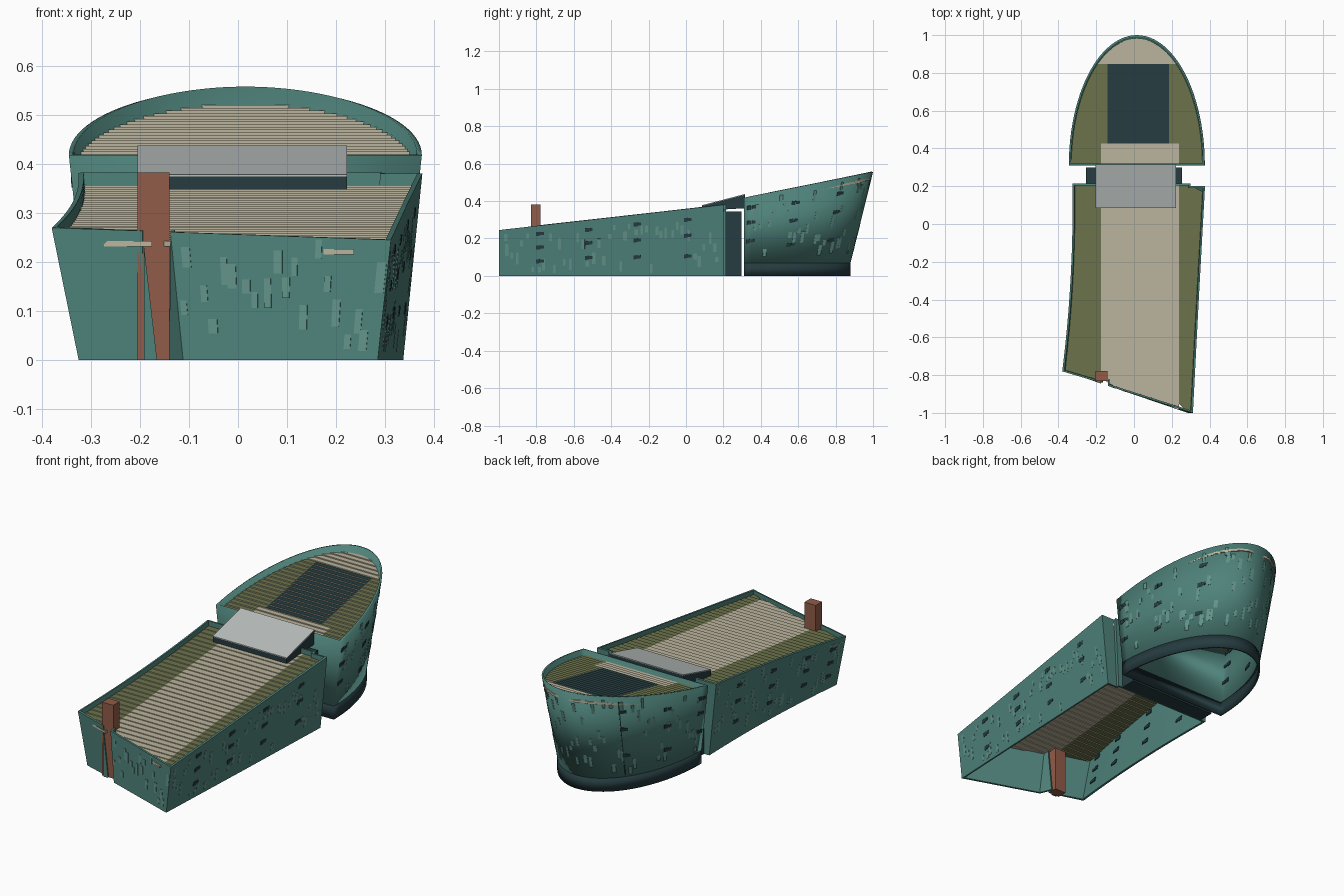
import bpy, bmesh, math, random
from mathutils import Vector as V

if "Cube" in bpy.data.objects:
    bpy.data.objects.remove(bpy.data.objects["Cube"])

random.seed(4)
MATS = {}


def mat(name, rgb):
    m = bpy.data.materials.new(name)
    m.diffuse_color = [(c / 255) ** 2.2 for c in rgb] + [1]
    m.use_nodes = True
    m.node_tree.nodes["Principled BSDF"].inputs["Base Color"].default_value = m.diffuse_color
    MATS[name] = m


mat("teal", (80, 130, 122)); mat("pale_teal", (98, 146, 136)); mat("dark", (42, 62, 66))
mat("sand", (186, 178, 156)); mat("olive", (106, 114, 76)); mat("brick", (144, 92, 74))
mat("light_grey", (184, 190, 188))


def finish(name, bm, *mats, thick=0):
    if not thick:
        bmesh.ops.recalc_face_normals(bm, faces=bm.faces)
    me = bpy.data.meshes.new(name)
    bm.to_mesh(me)
    bm.free()
    for m in mats:
        me.materials.append(MATS[m])
    ob = bpy.data.objects.new(name, me)
    bpy.context.collection.objects.link(ob)
    if thick:
        s = ob.modifiers.new("thickness", 'SOLIDIFY')
        s.thickness, s.offset, s.use_even_offset = thick, -1, True
    return ob


def prism(bm, low, high, cap=0, side=0):
    a = [bm.verts.new(p) for p in low]
    b = [bm.verts.new(p) for p in high]
    n = len(a)
    for f in (a[::-1], b):
        bm.faces.new(f).material_index = cap
    for i in range(n):
        j = (i + 1) % n
        bm.faces.new((a[i], a[j], b[j], b[i])).material_index = side


def box(name, x0, x1, y0, y1, z0, z1, m):
    bm = bmesh.new()
    q = [(x0, y0), (x1, y0), (x1, y1), (x0, y1)]
    prism(bm, [(*p, z0) for p in q], [(*p, z1) for p in q])
    return finish(name, bm, m)


# Roof line heights of the two blocks
def front_z(y): return 0.245 + 0.1125 * (y + 1)
def rear_z(y): return 0.418 + 0.199 * (y - 0.31)


def rail(points, zf, z0=0):
    """(base, top) pairs from (xb, yb, xt, yt)"""
    return [(V((a, b, z0)), V((c, d, zf(d)))) for a, b, c, d in points]


def wall(name, r, m="teal", closed=False, thick=0.01):
    bm = bmesh.new()
    vs = [(bm.verts.new(a), bm.verts.new(b)) for a, b in r]
    for (a, b), (c, d) in zip(vs, vs[1:] + (vs[:1] if closed else [])):
        bm.faces.new((a, c, d, b))
    return finish(name, bm, m, thick=thick)


# Outlines, counter-clockwise so that faces point outward
def left_x(y): return -0.325 - 0.055 * (max(0, 0.1 - y) / 0.88) ** 2


ys = [0.215 - 0.995 * i / 16 for i in range(17)]
left_pts = [(left_x(y) + 0.04 + 0.015 * i / 16, y, left_x(y), y) for i, y in enumerate(ys)]
right_pts = [(0.285, -1, 0.312, -1), (0.312, -0.4, 0.343, -0.4), (0.337, 0.2, 0.376, 0.2)]
back_pts = [(0.28, 0.2, 0.30, 0.2), (0.28, 0.215, 0.30, 0.215)]
entry_l = (-0.195, -0.82, -0.195, -0.835)
entry_r = [(-0.14, -0.80, -0.138, -0.828), (-0.112, -0.865, -0.138, -0.857)]
R_front = rail([entry_r[1], right_pts[0]], front_z)
R_right = rail(right_pts, front_z)
R_left = rail(left_pts, front_z)
front_all = entry_r + right_pts + back_pts + left_pts + [entry_l]
wall("front_block_walls", rail(front_all, front_z))

N = 48
CX, CY, BAND = 0.015, 0.31, 0.07


def stern(a, b):
    return [(CX + a * math.cos(math.pi * i / N), CY + b * math.sin(math.pi * i / N)) for i in range(N + 1)]


rear_pts = [(*p, *q) for p, q in zip(stern(0.322, 0.57), stern(0.36, 0.69))]
R_rear = rail(rear_pts, rear_z, BAND)
rw = wall("rear_block_walls", R_rear, closed=True)
base = [(V((x, y, 0)), V((x, y, BAND))) for x, y in stern(0.322, 0.57)]
rb = wall("rear_base_band", base, "dark", closed=True)
for ob in (rw, rb):
    bpy.ops.object.select_all(action='DESELECT')
    ob.select_set(True)
    bpy.context.view_layer.objects.active = ob
    bpy.ops.object.shade_smooth_by_angle(angle=math.radians(30))


# Panels laid on a wall
def at(r, s, z):
    f = min(max(s, 0), 0.9999) * (len(r) - 1)
    i = int(f)
    b = r[i][0].lerp(r[i + 1][0], f - i)
    t = r[i][1].lerp(r[i + 1][1], f - i)
    return b.lerp(t, (z - b.z) / (t.z - b.z))


def panel(bm, r, s, z, w, h, inner, outer, skew=0):
    ln = (at(r, min(s + 0.02, 0.999), z) - at(r, max(s - 0.02, 0), z)).length / (min(s + 0.02, 0.999) - max(s - 0.02, 0))
    ds = w / ln / 2
    q = [at(r, s + i * ds, z + j * h / 2 + i * skew) for i, j in ((-1, -1), (1, -1), (1, 1), (-1, 1))]
    n = (q[1] - q[0]).cross(q[3] - q[0]).normalized()
    prism(bm, [p + n * inner for p in q], [p + n * outer for p in q])


# Windows: columns of three two-pane openings, mirrored to both sides
bm = bmesh.new()


def window(r, s, z, ds, skew):
    panel(bm, r, s - ds, z, 0.021, 0.021, -0.014, 0.002, skew)
    panel(bm, r, s + ds, z + 2 * skew, 0.021, 0.016, -0.014, 0.002, skew)


for y, zs in ((-0.78, (.225, .152, .078)), (-0.52, (.245, .175, .097)),
              (-0.26, (.275, .19, .10)), (0.01, (.30, .215, .105))):
    for z in zs:
        window(R_right, (y + 1) / 1.2, z, 0.0085, 0.001)
        window(R_left, (0.215 - max(y, -0.7)) / 0.995, z, 0.010, -0.001)
for th, zs in ((0.06, (.365, .285, .185)), (0.43, (.39, .295, .165)), (0.88, (.44, .34, .19))):
    for z in zs:
        s = th / math.pi
        window(R_rear, s, z, 0.0062, 0.0015)
        window(R_rear, 1 - s, z, 0.0062, -0.0015)
finish("windows", bm, "dark")

# Scattered paler cladding sheets
bm = bmesh.new()
for r, n in ((R_front, 20), (R_right, 42), (R_left, 42), (R_rear, 80)):
    for k in range(n):
        s = (k + random.uniform(0.2, 0.8)) / n
        h = random.uniform(0.025, 0.065)
        lo, hi = at(r, s, 0.1), r[min(int(s * (len(r) - 1)), len(r) - 2)][1].z
        z = random.uniform(r[0][0].z + h / 2 + 0.01, hi - h / 2 - 0.015)
        panel(bm, r, min(max(s, 0.03), 0.97), z, random.uniform(0.012, 0.02), h, -0.002, 0.001)
finish("cladding_sheets", bm, "pale_teal")

# Vertical seam on the stern
bm = bmesh.new()
panel(bm, R_rear, 0.71, 0.29, 0.004, 0.42, -0.002, 0.0015)
finish("stern_seam", bm, "dark")


# Stepped roof terraces: coloured treads, sand risers
def span(poly, y):
    xs = []
    for (x0, y0), (x1, y1) in zip(poly, poly[1:] + poly[:1]):
        if (y0 - y) * (y1 - y) <= 0 and y0 != y1:
            xs.append(x0 + (x1 - x0) * (y - y0) / (y1 - y0))
    return min(xs) + 0.006, max(xs) - 0.006


def terraces(name, poly, y_start, y_end, n, zf, drop, zones):
    bm = bmesh.new()
    for k in range(n):
        y0 = y_start + (y_end - y_start) * k / n
        y1 = y_start + (y_end - y_start) * (k + 1) / n
        ym = (y0 + y1) / 2
        z = zf(ym) - drop
        l0, r0 = span(poly, y0)
        l1, r1 = span(poly, y1)
        for a, b, m in zones(ym):
            a0, b0, a1, b1 = max(l0, a), min(r0, b), max(l1, a), min(r1, b)
            if b0 <= a0 and b1 <= a1:
                continue
            if b0 <= a0:
                a0 = b0 = min(max(a0, a), b)
            if b1 <= a1:
                a1 = b1 = min(max(a1, a), b)
            q = [(a0, y0), (b0, y0), (b1, y1), (a1, y1)]
            prism(bm, [(*p, z - 0.011) for p in q], [(*p, z) for p in q], m, 0)
    finish(name, bm, "sand", "olive", "dark")


def front_zones(y):
    return [(-1, -0.175, 1), (-0.175, 0.237, 0), (0.237, 1, 1)]


def rear_zones(y):
    if y > 0.86:
        return [(-1, 1, 0)]
    a, b, m = (-0.175, 0.237, 0) if y < 0.42 else (-0.14, 0.185, 2)
    return [(-1, a, 1), (a, b, m), (b, 1, 1)]


terraces("front_roof_terraces", [p[2:] for p in front_all], -0.985, 0.205, 34, front_z, 0.022, front_zones)
terraces("rear_roof_terraces", stern(0.36, 0.69), 0.315, 0.987, 24, rear_z, 0.03, rear_zones)

# Glazed link between the blocks
box("glass_link", -0.255, 0.255, 0.212, 0.298, 0, 0.345, "dark")

# Sloping canopy over the link: dark wedge with a light top
bm = bmesh.new()
side = [(0.085, 0.348), (0.315, 0.362), (0.315, 0.434), (0.085, 0.374)]
prism(bm, [(-0.205, *p) for p in side], [(0.222, *p) for p in side])
finish("canopy_body", bm, "dark")
bm = bmesh.new()
side = [(0.085, 0.374), (0.315, 0.434), (0.315, 0.438), (0.085, 0.378)]
prism(bm, [(-0.205, *p) for p in side], [(0.222, *p) for p in side])
finish("canopy_top", bm, "light_grey")

# Brick shaft in the front opening, with a tapering fin before it
box("brick_shaft", -0.205, -0.14, -0.83, -0.778, 0, 0.383, "brick")
bm = bmesh.new()
tri = [(-0.192, 0), (-0.165, 0), (-0.192, 0.235)]
prism(bm, [(x, -0.838, z) for x, z in tri], [(x, -0.832, z) for x, z in tri])
finish("entry_fin", bm, "teal")
